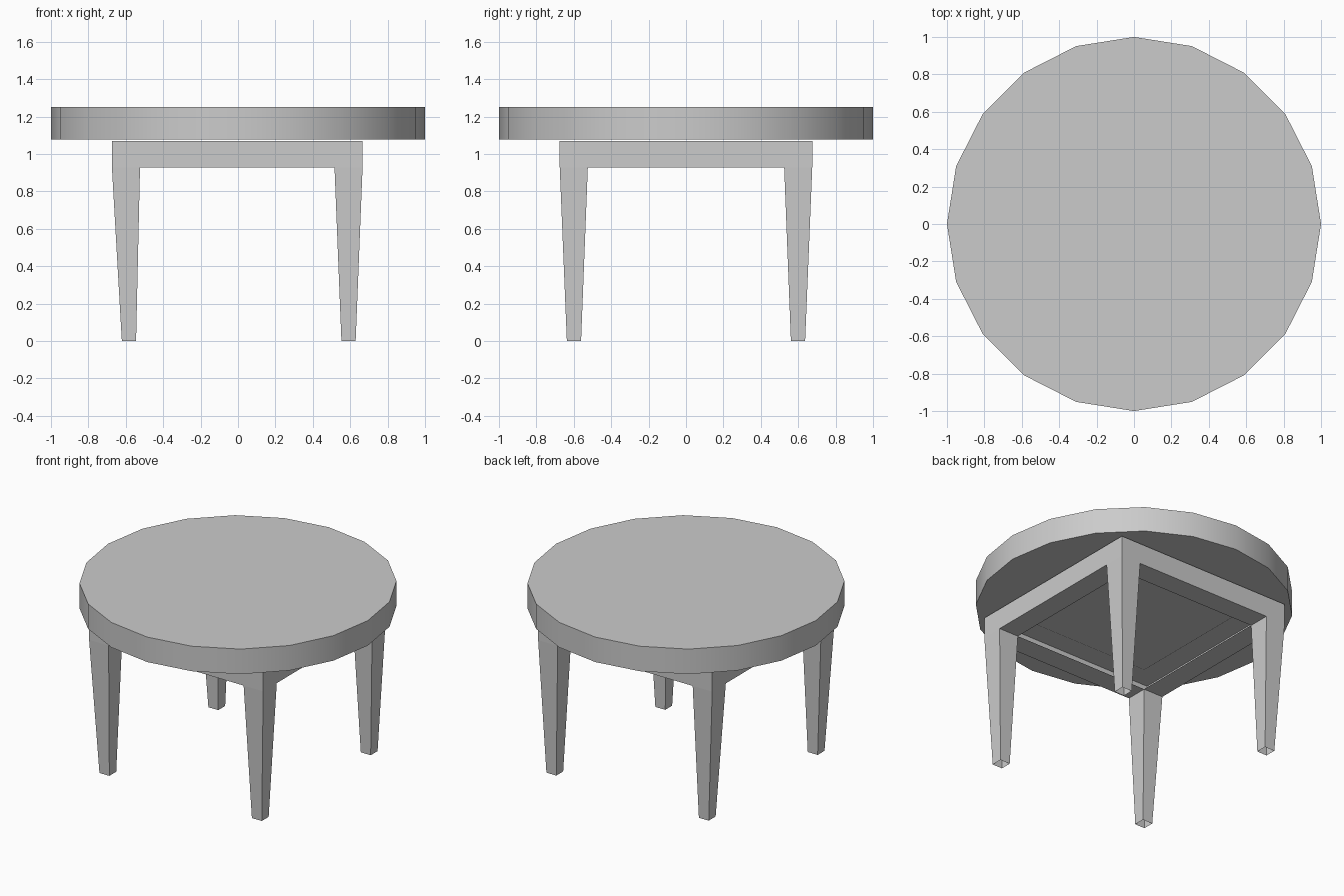
import bpy, bmesh

if "Cube" in bpy.data.objects:
    bpy.data.objects.remove(bpy.data.objects["Cube"])

def make_object(name, bm):
    bmesh.ops.recalc_face_normals(bm, faces=bm.faces)
    mesh = bpy.data.meshes.new(name)
    bm.to_mesh(mesh)
    bm.free()
    obj = bpy.data.objects.new(name, mesh)
    bpy.context.collection.objects.link(obj)
    return obj

def loft_squares(name, rings, cap_start=False):
    """Join a stack of rectangles given as (cx, cy, half_x, half_y, z)."""
    bm = bmesh.new()
    loops = []
    for cx, cy, hx, hy, z in rings:
        loops.append([bm.verts.new((cx + sx * hx, cy + sy * hy, z))
                      for sx, sy in ((-1, -1), (1, -1), (1, 1), (-1, 1))])
    for a, b in zip(loops, loops[1:]):
        for i in range(4):
            j = (i + 1) % 4
            bm.faces.new((a[i], a[j], b[j], b[i]))
    if cap_start:
        bm.faces.new(loops[0])
    return make_object(name, bm)

# Round table top with twenty sides
bpy.ops.mesh.primitive_cylinder_add(vertices=20, radius=1, depth=0.174,
                                    location=(0, 0, 1.164))
bpy.context.object.name = "table_top"
bpy.ops.object.shade_smooth_by_angle(angle=0.6)

# Square apron: flat top ring and outer walls, open on the inside
CX = -0.004
TOP, LOW = 1.07, 0.927
loft_squares("apron", [(CX, 0, 0.52, 0.525, TOP), (CX, 0, 0.67, 0.675, TOP),
                       (CX, 0, 0.67, 0.675, LOW)])

# Undersides of the four rails, between the legs
for side, s in (("left", -1), ("right", 1)):
    loft_squares(f"{side}_rail_underside",
                 [(CX + s * 0.595, 0, 0.075, 0.525, LOW)], cap_start=True)
for end, s in (("front", -1), ("back", 1)):
    loft_squares(f"{end}_rail_underside",
                 [(CX, s * 0.6, 0.52, 0.075, LOW)], cap_start=True)

# Four tapered legs, hollow at the foot
for side, sx in (("left", -1), ("right", 1)):
    for end, sy in (("front", -1), ("back", 1)):
        loft_squares(f"{end}_{side}_leg",
                     [(CX + sx * 0.595, sy * 0.6, 0.075, 0.075, LOW),
                      (0.004 + sx * 0.587, sy * 0.599, 0.038, 0.038, 0.0)])
